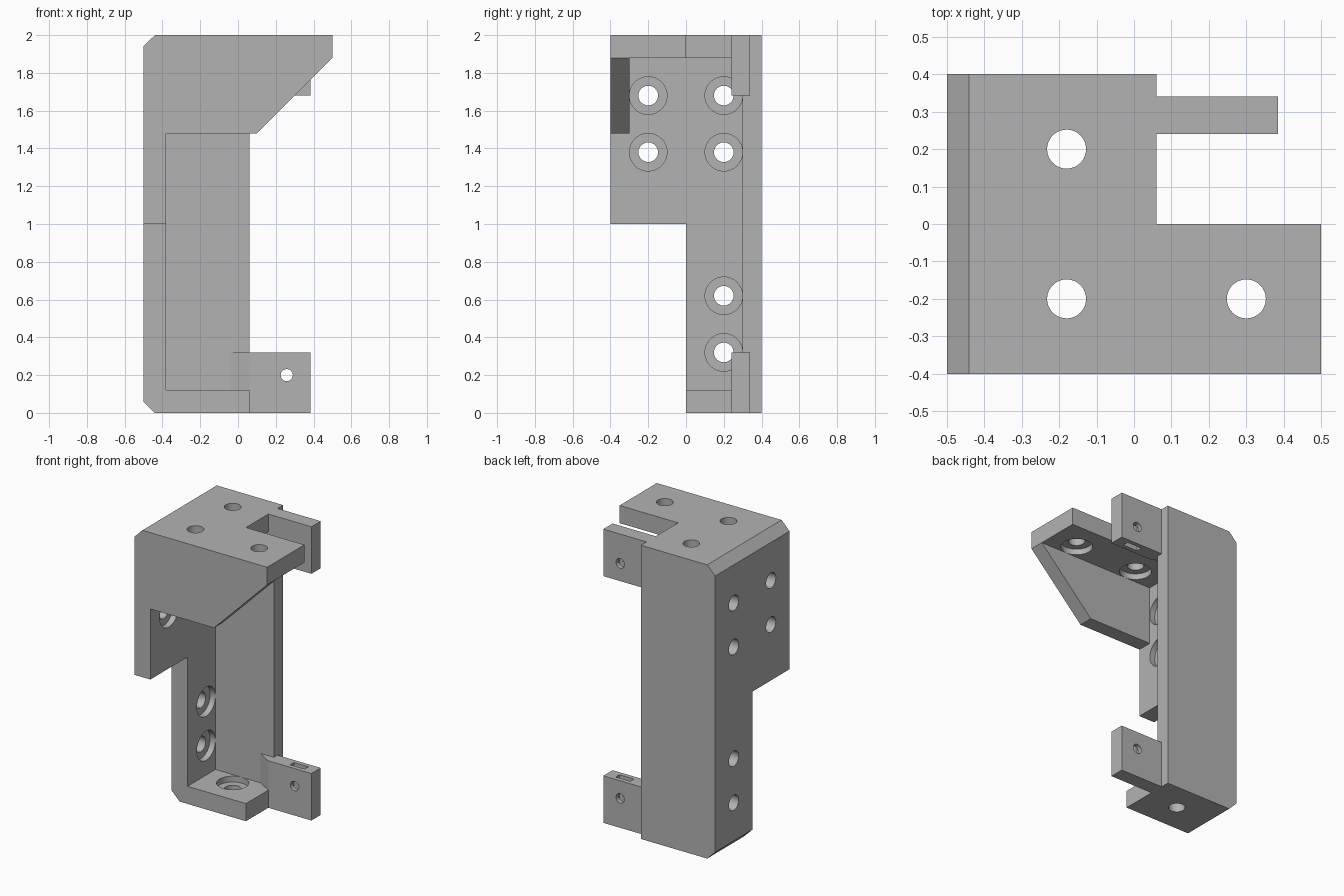
import bpy
import bmesh
from math import radians
from mathutils import Vector, Matrix

old = bpy.data.objects.get("Cube")
if old:
    bpy.data.objects.remove(old, do_unlink=True)

grey = bpy.data.materials.new("matte grey")
grey.use_nodes = True
colour = (0.45, 0.45, 0.45, 1)
grey.diffuse_color = colour
grey.node_tree.nodes["Principled BSDF"].inputs["Base Color"].default_value = colour


def finish(name, bm):
    bmesh.ops.recalc_face_normals(bm, faces=bm.faces)
    mesh = bpy.data.meshes.new(name)
    bm.to_mesh(mesh)
    bm.free()
    mesh.materials.append(grey)
    ob = bpy.data.objects.new(name, mesh)
    bpy.context.collection.objects.link(ob)
    return ob


def prism(name, points, axis, low, high):
    """Extrude a profile along y (points are x, z) or z (points are x, y)."""
    bm = bmesh.new()
    place = (lambda a, b: (a, low, b)) if axis == "y" else (lambda a, b: (a, b, low))
    face = bm.faces.new([bm.verts.new(place(a, b)) for a, b in points])
    new = bmesh.ops.extrude_face_region(bm, geom=[face])["geom"]
    shift = Vector((0, high - low, 0) if axis == "y" else (0, 0, high - low))
    bmesh.ops.translate(bm, vec=shift, verts=[v for v in new if isinstance(v, bmesh.types.BMVert)])
    return finish(name, bm)


def box(name, x0, x1, y0, y1, z0, z1):
    return prism(name, [(x0, y0), (x1, y0), (x1, y1), (x0, y1)], "z", z0, z1)


def rod(name, start, end, radius):
    start, end = Vector(start), Vector(end)
    line = end - start
    turn = line.to_track_quat("Z", "Y").to_matrix().to_4x4()
    bm = bmesh.new()
    bmesh.ops.create_cone(bm, cap_ends=True, segments=48, radius1=radius, radius2=radius,
                          depth=line.length, matrix=Matrix.Translation((start + end) / 2) @ turn)
    return finish(name, bm)


def combine(target, other, operation):
    mod = target.modifiers.new("combine", "BOOLEAN")
    mod.operation = operation
    mod.solver = "EXACT"
    mod.object = other
    bpy.context.view_layer.objects.active = target
    bpy.ops.object.modifier_apply(modifier=mod.name)
    bpy.data.objects.remove(other, do_unlink=True)


# Plates: upright back plate, base, stepped top, side wall and sloped gusset
bracket = box("corner_bracket", -0.5, -0.38, 0, 0.4, 0, 2)
plates = [
    box("upper_mount", -0.5, -0.38, -0.4, 0.4, 1, 2),
    box("base_plate", -0.5, 0.06, 0, 0.4, 0, 0.12),
    prism("top_plate", [(-0.5, -0.4), (0.5, -0.4), (0.5, 0), (0.06, 0), (0.06, 0.4), (-0.5, 0.4)],
          "z", 1.88, 2),
    box("side_wall", -0.5, 0.06, 0.3, 0.4, 0, 2),
    prism("gusset", [(-0.5, 1.48), (0.1, 1.48), (0.5, 1.88), (0.5, 2), (-0.5, 2)], "y", -0.4, -0.3),
]

# Tabs with a tapered root running into the side wall
tab = [(0.385, 0.24), (0.385, 0.34), (-0.04, 0.34), (-0.04, 0.3), (0.06, 0.24)]
plates += [prism("tab", tab, "z", z, z + 0.32) for z in (0, 1.68)]
for plate in plates:
    combine(bracket, plate, "UNION")

# Chamfers along the outer top and bottom edges
for z, s in ((0, 1), (2, -1)):
    corner = [(-0.6, z - 0.1 * s), (-0.34, z - 0.1 * s), (-0.6, z + 0.16 * s)]
    combine(bracket, prism("chamfer_cutter", corner, "y", -0.5, 0.5), "DIFFERENCE")


# Counterbored screw holes
def screw_hole(surface, inward):
    surface, inward = Vector(surface), Vector(inward)
    cutters = [rod("screw_cutter", surface - inward * 0.05, surface + inward * 0.2, 0.052),
               rod("head_cutter", surface - inward * 0.05, surface + inward * 0.04, 0.0995)]
    for cutter in cutters:
        combine(bracket, cutter, "DIFFERENCE")


for y, z in ((-0.2, 1.68), (0.2, 1.68), (-0.2, 1.38), (0.2, 1.38), (0.2, 0.62), (0.2, 0.32)):
    screw_hole((-0.38, y, z), (-1, 0, 0))
for x, y in ((-0.18, 0.2), (-0.18, -0.2), (0.3, -0.2)):
    screw_hole((x, y, 1.88), (0, 0, 1))
screw_hole((-0.18, 0.2, 0.12), (0, 0, -1))

# Bolt holes and nut slots in the tabs
for hole_z, z0, z1 in ((0.2, 0.145, 0.4), (1.8, 1.6, 1.855)):
    combine(bracket, box("nut_slot_cutter", 0.203, 0.313, 0.27, 0.31, z0, z1), "DIFFERENCE")
    combine(bracket, rod("bolt_cutter", (0.258, 0.15, hole_z), (0.258, 0.45, hole_z), 0.032),
            "DIFFERENCE")

# Smooth bores, sharp edges
bpy.ops.object.select_all(action="DESELECT")
bracket.select_set(True)
bpy.context.view_layer.objects.active = bracket
bpy.ops.object.shade_smooth_by_angle(angle=radians(20))
